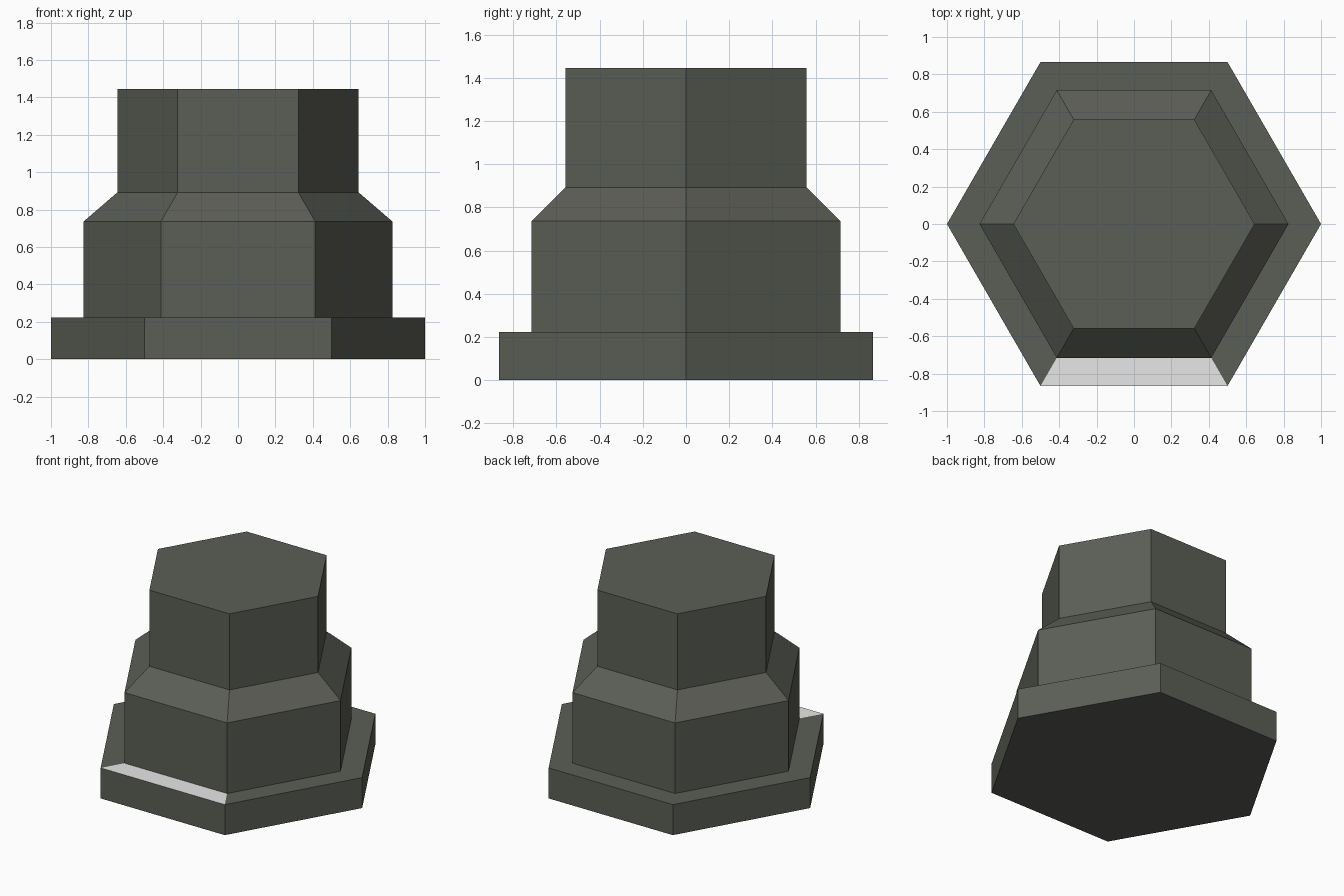
import bpy, bmesh, math

if "Cube" in bpy.data.objects:
    bpy.data.objects.remove(bpy.data.objects["Cube"])

SIDES = 6


def material(name, rgb):
    m = bpy.data.materials.new(name)
    m.diffuse_color = (*rgb, 1.0)
    m.use_nodes = True
    m.node_tree.nodes["Principled BSDF"].inputs["Base Color"].default_value = m.diffuse_color
    return m


dark = material("dark olive grey", (0.105, 0.112, 0.092))
light = material("light grey", (0.8, 0.8, 0.8))

# Outer profile (radius, height): flange, collar, chamfer, neck
profile = [(1.0, 0.0), (1.0, 0.222), (0.826, 0.222),
           (0.826, 0.736), (0.645, 0.892), (0.645, 1.446)]

bm = bmesh.new()
rings = []
for r, z in profile:
    rings.append([bm.verts.new((r * math.cos(i * math.tau / SIDES),
                                r * math.sin(i * math.tau / SIDES), z))
                  for i in range(SIDES)])

# Side walls and ledges between neighbouring rings
for low, high in zip(rings, rings[1:]):
    for i in range(SIDES):
        j = (i + 1) % SIDES
        bm.faces.new((low[i], low[j], high[j], high[i]))

# Bottom and top caps
bm.faces.new(rings[0][::-1])
bm.faces.new(rings[-1])
bm.normal_update()

# The front piece of the flange ledge is light
for f in bm.faces:
    c = f.calc_center_median()
    if f.normal.z > 0.9 and c.z < 0.5 and c.y < -0.7:
        f.material_index = 1

mesh = bpy.data.meshes.new("hex_stepped_plug")
bm.to_mesh(mesh)
bm.free()
mesh.materials.append(dark)
mesh.materials.append(light)
plug = bpy.data.objects.new("hex_stepped_plug", mesh)
bpy.context.collection.objects.link(plug)
